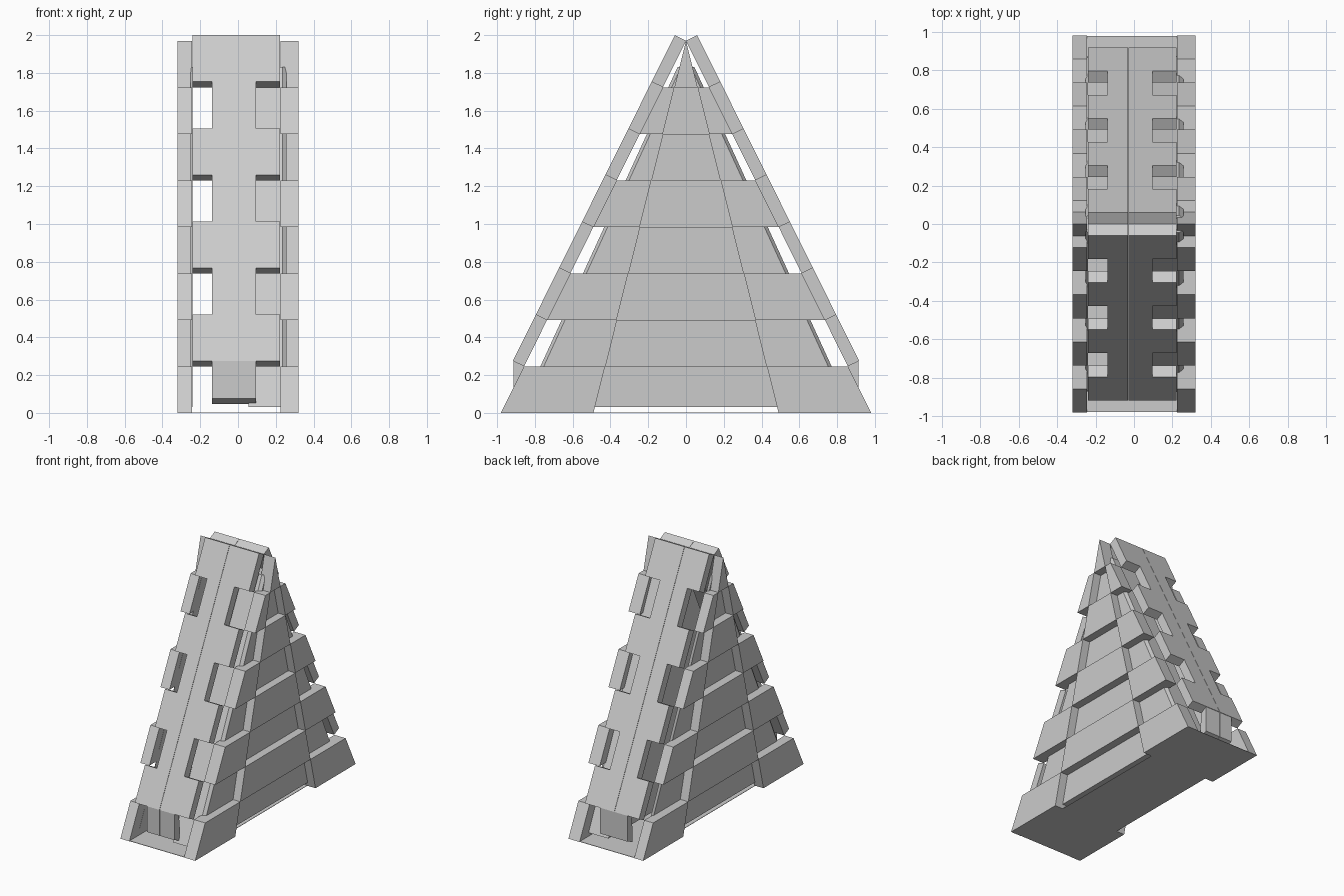
import bpy, bmesh
from mathutils import Vector

if "Cube" in bpy.data.objects:
    bpy.data.objects.remove(bpy.data.objects["Cube"])

APEX = 1.97
STEP = APEX / 8          # height of one band
THICK = 0.066            # thickness of the sloping strips


def edge(z):             # half depth of the outer triangle at height z
    return 0.98 * (1 - z / APEX)


def mid(z):              # half depth of the central wedge at height z
    return 0.49 * (1 - z / APEX)


def finish(name, bm):
    bmesh.ops.recalc_face_normals(bm, faces=bm.faces)
    me = bpy.data.meshes.new(name)
    bm.to_mesh(me)
    bm.free()
    ob = bpy.data.objects.new(name, me)
    bpy.context.collection.objects.link(ob)
    return ob


def extrude_outline(name, pts, vec):
    """Fill an outline and extrude it into a solid."""
    bm = bmesh.new()
    f = bm.faces.new([bm.verts.new(p) for p in pts])
    r = bmesh.ops.extrude_face_region(bm, geom=[f], use_keep_orig=True)
    vs = [v for v in r['geom'] if isinstance(v, bmesh.types.BMVert)]
    bmesh.ops.translate(bm, vec=Vector(vec), verts=vs)
    return finish(name, bm)


def prism(name, yz, x0, x1):
    return extrude_outline(name, [(x0, y, z) for y, z in yz], (x1 - x0, 0, 0))


def tapered_wall(name, sections):
    """Triangular wall lofted through (x, inset) sections."""
    bm = bmesh.new()
    loops = []
    for x, inset in sections:
        yz = [(inset - 0.87, 0.03), (0.87 - inset, 0.03),
              (0.045 - inset, 1.83), (inset - 0.045, 1.83)]
        loops.append([bm.verts.new((x, y, z)) for y, z in yz])
    bm.faces.new(loops[0])
    bm.faces.new(loops[-1])
    for a, b in zip(loops, loops[1:]):
        for i in range(4):
            j = (i + 1) % 4
            bm.faces.new((a[i], a[j], b[j], b[i]))
    return finish(name, bm)


# Notched sloping strips, each in two halves with a fine seam
for d, end in ((-1, "front"), (1, "back")):
    normal = Vector((0, d * APEX, 0.98)).normalized() * THICK
    for side, seam, narrow, wide in (("left", -0.030, -0.138, -0.24),
                                     ("right", -0.028, 0.096, 0.222)):
        pts = [(seam, d * edge(APEX), APEX), (seam, d * edge(STEP), STEP)]
        for i in range(1, 8):
            x = wide if i % 2 else narrow
            for z in (i * STEP, (i + 1) * STEP):
                pts.append((x, d * edge(z), z))
        extrude_outline(f"{end}_strip_{side}", pts, normal)
        # Upright foot under each strip
        prism(f"{end}_strip_foot_{side}",
              [(d * 0.914, 0.277), (d * 0.914, 0.075), (d * 0.85, 0.048),
               (d * 0.856, STEP)], seam, narrow)

# Recessed walls: thin on the left, a deep core on the right
tapered_wall("left_recessed_wall", [(-0.24, 0), (-0.252, 0.018)])
tapered_wall("right_recessed_core", [(0.055, 0), (0.235, 0), (0.258, 0.018)])

# Checkerboard side blocks
for side, xi, xo in (("left", -0.243, -0.32), ("right", 0.224, 0.32)):
    for i in range(8):
        a, b = i * STEP, (i + 1) * STEP
        if i % 2:        # central block, the last one is the pointed tip
            pts = [(-mid(a), a), (mid(a), a)]
            pts += [(0, b)] if i == 7 else [(mid(b), b), (-mid(b), b)]
            prism(f"{side}_middle_block_{i}", pts, xi, xo)
            continue
        for d, end in ((-1, "front"), (1, "back")):
            prism(f"{side}_{end}_corner_block_{i}",
                  [(d * mid(a), a), (d * edge(a), a), (d * edge(b), b), (d * mid(b), b)],
                  xi, xo)

# Underside
prism("floor", [(-0.978, 0.0), (0.978, 0.0), (0.977, 0.003), (-0.977, 0.003)],
      -0.25, 0.25)
